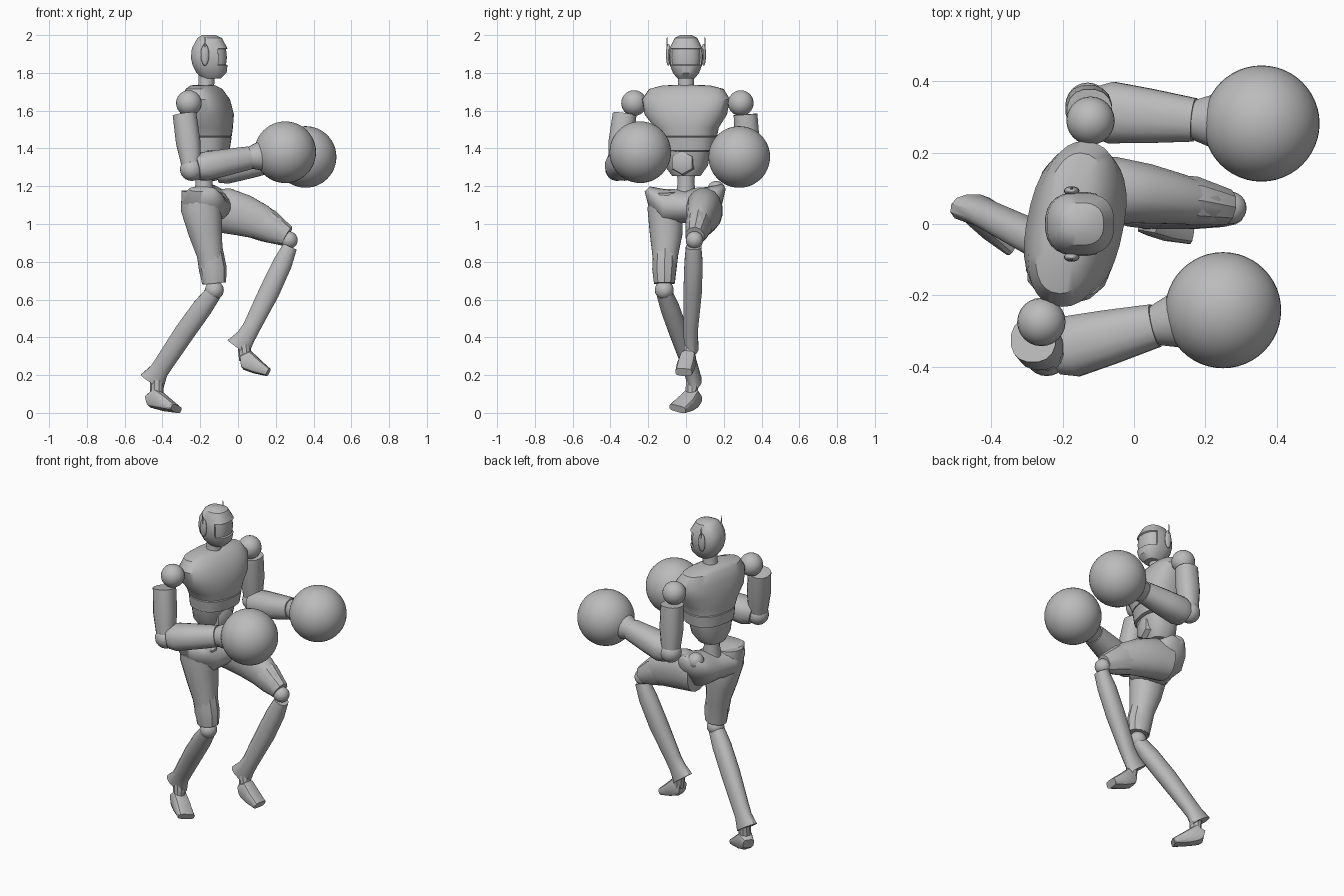
import bpy, bmesh, math
from mathutils import Vector, Matrix

cube = bpy.data.objects.get("Cube")
if cube:
    bpy.data.objects.remove(cube, do_unlink=True)

grey = bpy.data.materials.new("plain_grey")
grey.use_nodes = True
GREY = (0.5, 0.5, 0.5, 1)
grey.diffuse_color = GREY
grey.node_tree.nodes["Principled BSDF"].inputs["Base Color"].default_value = GREY


def finish(name, bm, angle=35):
    bmesh.ops.recalc_face_normals(bm, faces=bm.faces)
    mesh = bpy.data.meshes.new(name)
    bm.to_mesh(mesh)
    bm.free()
    mesh.materials.append(grey)
    obj = bpy.data.objects.new(name, mesh)
    bpy.context.collection.objects.link(obj)
    bpy.ops.object.select_all(action='DESELECT')
    obj.select_set(True)
    bpy.context.view_layer.objects.active = obj
    bpy.ops.object.shade_smooth_by_angle(angle=math.radians(angle))
    return obj


def loft_mesh(rows, sides=16, power=2.0, ref=(0, 1, 0), level=False):
    """Skin super-elliptic rings along a path; rows are x, y, z, side radius, other radius."""
    bm = bmesh.new()
    pts = [Vector(r[:3]) for r in rows]
    rings = []
    for i, r in enumerate(rows):
        t = (pts[min(i + 1, len(pts) - 1)] - pts[max(i - 1, 0)]).normalized()
        if level:
            t = Vector((0, 0, -1))
        side = Vector(ref)
        side = (side - t * side.dot(t)).normalized()
        other = t.cross(side)
        ring = []
        for k in range(sides):
            a = math.tau * (k + 0.5) / sides
            c, s = math.cos(a), math.sin(a)
            u = math.copysign(abs(c) ** (2 / power), c)
            v = math.copysign(abs(s) ** (2 / power), s)
            ring.append(bm.verts.new(pts[i] + side * u * r[3] + other * v * r[-1]))
        rings.append(ring)
    for a, b in zip(rings, rings[1:]):
        for k in range(sides):
            j = (k + 1) % sides
            bm.faces.new((a[k], a[j], b[j], b[k]))
    bm.faces.new(rings[0])
    bm.faces.new(rings[-1])
    return bm


def loft(name, rows, angle=35, **kw):
    return finish(name, loft_mesh(rows, **kw), angle)


def ball(name, centre, radius, scale=(1, 1, 1), seg=24):
    bm = bmesh.new()
    bmesh.ops.create_uvsphere(bm, u_segments=seg, v_segments=seg // 2, radius=radius)
    bmesh.ops.transform(bm, matrix=Matrix.Translation(centre) @ Matrix.Diagonal((*scale, 1)), verts=bm.verts)
    return finish(name, bm)


# Head with a recessed visor
head = loft_mesh([(-.155, 0, 2.0, .03, .035), (-.15, 0, 1.985, .06, .065), (-.15, 0, 1.93, .088, .095),
                  (-.15, 0, 1.88, .09, .1), (-.148, 0, 1.84, .085, .093), (-.14, 0, 1.8, .07, .08),
                  (-.14, 0, 1.77, .045, .05)], sides=24, power=2.5, level=True)
head.faces.ensure_lookup_table()
head.normal_update()
bmesh.ops.recalc_face_normals(head, faces=head.faces)
visor = [f for f in head.faces if 1.84 < f.calc_center_median().z < 1.93 and f.calc_center_median().x > -.1]
bmesh.ops.inset_region(head, faces=visor, thickness=.004, depth=-.008)
finish("head", head)
loft("neck", [(-.17, 0, 1.7, .05), (-.168, 0, 1.74, .043), (-.165, 0, 1.8, .043)])

# Ear pods with antennae
for label, s in (("left", 1), ("right", -1)):
    ball(label + "_ear", (-.175, s * .093, 1.895), 1, (.022, .013, .058), 16)
    loft(label + "_antenna", [(-.175, s * .1, 1.91, .006), (-.175, s * .1, 1.99, .002)], sides=6)

# Turned torso, ribs and abdomen
turn = math.radians(-12)
torso_parts = [
    loft("chest", [(-.01, 0, 1.737, .05, .04), (-.015, 0, 1.733, .13, .06), (-.01, 0, 1.715, .2, .085),
                   (0, 0, 1.66, .235, .115), (.005, .0, 1.58, .22, .135), (.005, .005, 1.51, .17, .132),
                   (.003, .01, 1.465, .155, .128), (.003, .01, 1.462, .14, .115)],
         sides=32, power=2.4, level=True),
    loft("ribs", [(.003, .01, 1.465, .145, .12), (.003, .01, 1.458, .154, .127), (0, .01, 1.39, .145, .12),
                  (0, .01, 1.385, .13, .105)], sides=32, power=2.4, level=True),
    loft("abdomen", [(0, 0, 1.39, .13, .105), (-.005, 0, 1.31, .115, .095), (-.01, 0, 1.255, .075, .07)],
         sides=24, power=2.4, level=True),
    loft("belly_plate", [(.07, 0, 1.325, .068), (.1, 0, 1.325, .062), (.106, 0, 1.325, .05)], sides=6),
]
for part in torso_parts:
    part.location = (-.17, 0, 0)
    part.rotation_euler.z = turn
loft("waist", [(-.18, 0, 1.28, .05), (-.18, 0, 1.22, .045), (-.18, 0, 1.12, .06)])

# Arms: shoulder, upper arm, elbow, forearm, cuff and round glove
arms = {
    "right": dict(shoulder=(-.26, -.275, 1.64), top=(-.283, -.325, 1.58), elbow=(-.245, -.365, 1.29),
                  back=(-.2, -.35, 1.3), wrist=(.06, -.285, 1.35), glove=(.25, -.242, 1.38)),
    "left": dict(shoulder=(-.122, .29, 1.64), top=(-.125, .315, 1.58), elbow=(-.13, .335, 1.29),
                 back=(-.09, .315, 1.285), wrist=(.17, .292, 1.33), glove=(.358, .282, 1.355)),
}
for label, j in arms.items():
    p = {k: Vector(v) for k, v in j.items()}
    ball(label + "_shoulder", p["shoulder"], .068)
    mid = p["top"].lerp(p["elbow"], .5)
    loft(label + "_upper_arm", [(*p["top"], .064), (*mid, .066), (*p["elbow"], .05)], power=2.3)
    ball(label + "_elbow", p["elbow"], .062)
    b, w, g = p["back"], p["wrist"], p["glove"]
    loft(label + "_forearm", [(*b.lerp(w, -.08), .07, .065), (*b.lerp(w, .1), .088, .078),
                              (*b.lerp(w, .5), .078, .072), (*w, .062, .062)], power=2.3)
    loft(label + "_cuff", [(*w.lerp(g, -.05), .052), (*w.lerp(g, .04), .06), (*w.lerp(g, .4), .085)])
    ball(label + "_glove", g, .163, seg=48)

# Pelvis with raised hips
loft("pelvis", [(-.19, -.205, 1.185, .07, .02), (-.19, -.16, 1.14, .11, .06), (-.18, -.09, 1.09, .125, .1),
                (-.16, 0, 1.09, .12, .085), (-.15, .09, 1.1, .125, .1), (-.16, .15, 1.15, .1, .06),
                (-.17, .195, 1.195, .05, .02)], sides=20, ref=(1, 0, 0), angle=60)
ball("left_hip", (-.18, .16, 1.18), .048)

# Standing leg, reaching back
loft("right_thigh", [(-.19, -.115, 1.17, .085, .11), (-.195, -.11, 1.08, .095, .11),
                     (-.172, -.105, .95, .088, .09), (-.15, -.11, .84, .07, .07), (-.13, -.113, .69, .055, .062)],
     power=2.2)
loft("right_knee_cuff", [(-.15, -.11, .86, .066, .07), (-.133, -.115, .76, .067, .074),
                         (-.125, -.115, .685, .057, .062)], sides=10)
ball("right_knee", (-.125, -.115, .65), .05)
loft("right_shin", [(-.13, -.115, .635, .042, .045), (-.19, -.085, .555, .05, .055), (-.28, -.04, .43, .05, .056),
                    (-.39, .015, .265, .042, .052), (-.42, .03, .22, .04, .052), (-.455, .045, .165, .04, .072)],
     sides=12, power=2.3)
loft("right_ankle", [(-.43, .035, .2, .035), (-.43, .03, .1, .035)], sides=10)
loft("right_foot", [(-.472, .055, .07, .034, .028), (-.44, .035, .078, .043, .055),
                    (-.39, .0, .05, .05, .04), (-.327, -.045, .022, .052, .019)], sides=12, power=3.5)

# Raised leg, stepping forward
loft("left_thigh", [(-.15, .1, 1.07, .095, .11), (-.06, .095, 1.07, .095, .122), (.03, .085, 1.045, .085, .112),
                    (.12, .07, 1.01, .072, .095), (.2, .055, .965, .058, .075), (.255, .047, .935, .048, .05)],
     power=2.2)
loft("left_knee_cuff", [(.07, .075, 1.02, .07, .09), (.16, .065, .99, .072, .089), (.26, .047, .935, .052, .056)],
     sides=10)
ball("left_knee", (.27, .045, .915), .046)
loft("left_shin", [(.275, .04, .88, .042, .04), (.235, .04, .79, .05, .053), (.165, .035, .64, .05, .056),
                   (.07, .025, .45, .04, .048), (.04, .025, .4, .038, .052), (0, .03, .345, .038, .07)],
     sides=12, power=2.3)
loft("left_ankle", [(.03, .025, .37, .034), (.04, .015, .28, .034)], sides=10)
loft("left_foot", [(.015, .012, .275, .034, .03), (.05, .01, .278, .043, .055),
                   (.1, -.002, .245, .047, .04), (.16, -.012, .215, .045, .022)], sides=12, power=3.5)
